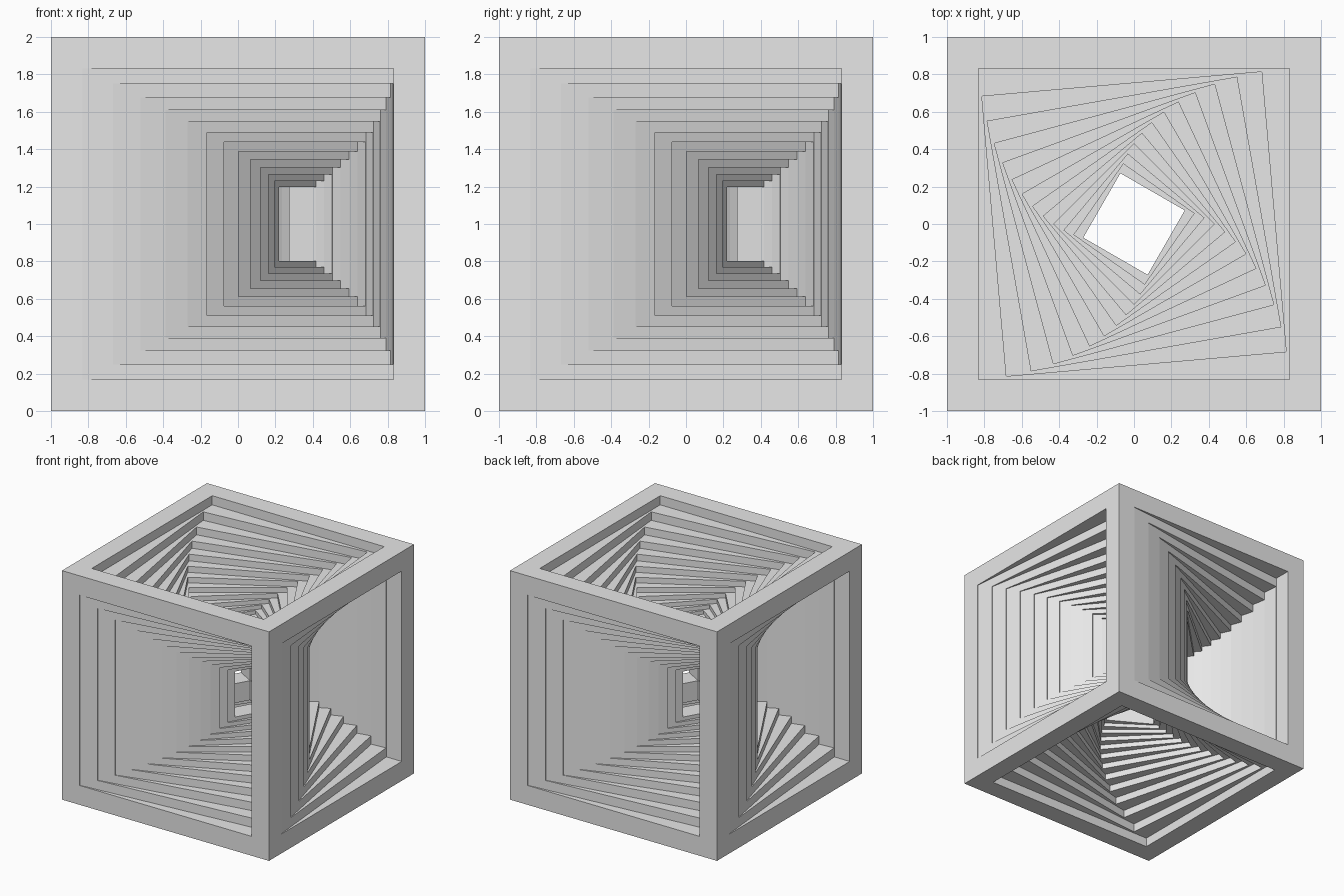
import bpy, bmesh, math
from itertools import product

if "Cube" in bpy.data.objects:
    bpy.data.objects.remove(bpy.data.objects["Cube"])

COUNT = 13          # nested frames
RATIO = 0.92        # size of each frame against the one around it
BAR = 0.169         # bar thickness, the same for every frame
TWIST = math.radians(5)

grey = bpy.data.materials.new("plain_grey")
grey.diffuse_color = (0.8, 0.8, 0.8, 1)
grey.use_nodes = True
grey.node_tree.nodes["Principled BSDF"].inputs["Base Color"].default_value = grey.diffuse_color


def solid(cell):
    """A cell of the 3x3x3 grid belongs to a bar when two of its indices are at the ends."""
    return all(0 <= c <= 2 for c in cell) and sum(c != 1 for c in cell) >= 2


def cube_frame(name, half, angle):
    """Open cube made of twelve square bars, joined into one clean shell."""
    steps = (-half, BAR - half, half - BAR, half)
    bm = bmesh.new()
    verts = {}

    def vert(key):
        if key not in verts:
            verts[key] = bm.verts.new([steps[k] for k in key])
        return verts[key]

    for cell in product(range(3), repeat=3):
        if not solid(cell):
            continue
        for axis, side in product(range(3), (0, 1)):
            neighbour = list(cell)
            neighbour[axis] += 2 * side - 1
            if solid(neighbour):
                continue
            loop = []
            for u, v in ((0, 0), (1, 0), (1, 1), (0, 1)):
                key = list(cell)
                key[axis] += side
                key[(axis + 1) % 3] += u
                key[(axis + 2) % 3] += v
                loop.append(vert(tuple(key)))
            bm.faces.new(loop if side else loop[::-1])

    mesh = bpy.data.meshes.new(name)
    bm.to_mesh(mesh)
    bm.free()
    mesh.materials.append(grey)
    obj = bpy.data.objects.new(name, mesh)
    obj.location.z = 1
    obj.rotation_euler.z = angle
    bpy.context.collection.objects.link(obj)


# Nested frames, each smaller and turned a little further
for i in range(COUNT):
    cube_frame(f"cube_frame_{i + 1:02d}", RATIO ** i, TWIST * i)
